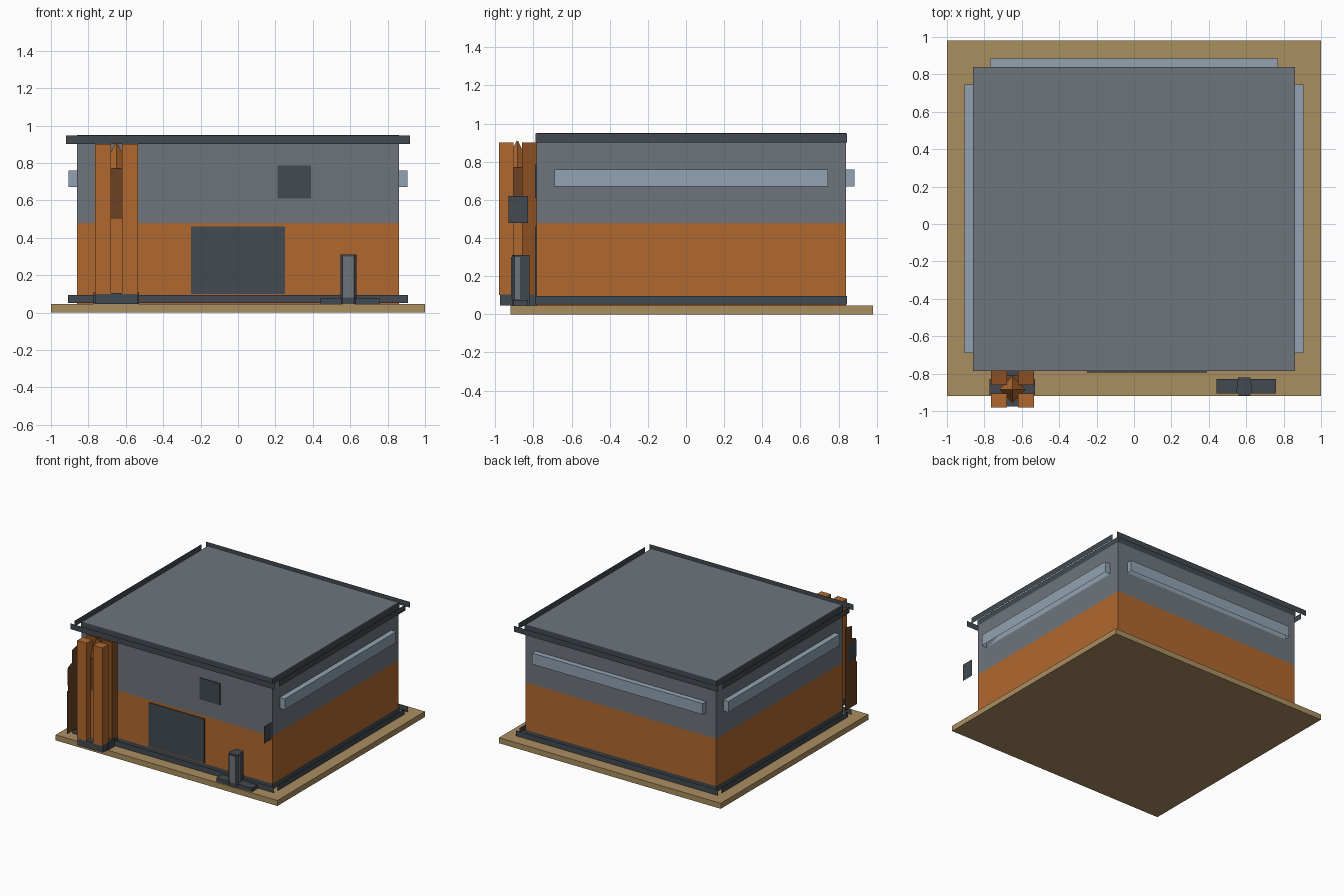
import bpy, bmesh, math
from mathutils import Vector

cube = bpy.data.objects.get("Cube")
if cube:
    bpy.data.objects.remove(cube)


def material(name, rgb):
    lin = [((c / 255 + 0.055) / 1.055) ** 2.4 for c in rgb]
    m = bpy.data.materials.new(name)
    m.use_nodes = True
    m.diffuse_color = (*lin, 1)
    m.node_tree.nodes["Principled BSDF"].inputs["Base Color"].default_value = (*lin, 1)
    return m


ORANGE = material("rust orange", (176, 104, 46))
RUST = material("deep rust", (140, 80, 34))
BROWN = material("dark brown", (108, 66, 36))
GREY = material("wall grey", (110, 117, 125))
DARK = material("slate", (66, 74, 80))
GLASS = material("pale blue", (145, 163, 178))
TAN = material("sand", (170, 142, 96))


def finish(name, bm, mats):
    mesh = bpy.data.meshes.new(name)
    bm.to_mesh(mesh)
    bm.free()
    for m in mats:
        mesh.materials.append(m)
    ob = bpy.data.objects.new(name, mesh)
    bpy.context.collection.objects.link(ob)
    return ob


def box(name, x, y, z, mat, open_bottom=False):
    bm = bmesh.new()
    bmesh.ops.create_cube(bm, size=1)
    for v in bm.verts:
        v.co = [r[0] if c < 0 else r[1] for c, r in zip(v.co, (x, y, z))]
    if open_bottom:
        low = [f for f in bm.faces if f.normal.z < -0.5]
        bmesh.ops.delete(bm, geom=low, context="FACES_ONLY")
    return finish(name, bm, [mat])


def sheet(name, points, mat):
    bm = bmesh.new()
    bm.faces.new([bm.verts.new(p) for p in points])
    return finish(name, bm, [mat])


def sheet_x(name, x, y, z, mat):
    """Upright sheet facing sideways."""
    return sheet(name, [(x, y[0], z[0]), (x, y[1], z[0]), (x, y[1], z[1]), (x, y[0], z[1])], mat)


def sheet_y(name, y, x, z, mat):
    """Upright sheet facing front or back."""
    return sheet(name, [(x[0], y, z[0]), (x[1], y, z[0]), (x[1], y, z[1]), (x[0], y, z[1])], mat)


def prism(name, outline, z, mat):
    bm = bmesh.new()
    face = bm.faces.new([bm.verts.new((x, y, z[0])) for x, y in outline])
    top = bmesh.ops.extrude_face_region(bm, geom=[face])["geom"]
    for v in top:
        if isinstance(v, bmesh.types.BMVert):
            v.co.z = z[1]
    bmesh.ops.recalc_face_normals(bm, faces=bm.faces)
    return finish(name, bm, [mat])


# Ground slab and two-tone building
W, FRONT, BACK = 0.86, -0.785, 0.84
box("ground_slab", (-1, 1), (-0.92, 0.98), (0, 0.045), TAN)
box("lower_walls", (-W, W), (FRONT, BACK), (0.045, 0.48), ORANGE)
box("upper_walls", (-W, W), (FRONT, BACK), (0.48, 0.95), GREY)

# Trim sheets around the roof and the foot, with a matching band on the wall
for label, z, gap in (("roof", (0.9, 0.947), 0.06), ("foot", (0.05, 0.095), 0.05)):
    for part, g in (("trim", gap), ("band", 0.004)):
        for side, s in (("left", 1), ("right", -1)):
            sheet_x(f"{label}_{part}_{side}", s * (W + g), (FRONT - 0.004, BACK + 0.004), z, DARK)
        for side, y in (("front", FRONT - g), ("back", BACK + g)):
            sheet_y(f"{label}_{part}_{side}", y, (-W - g, W + g), z, DARK)

# Long projecting windows on the sides and back
WZ = (0.67, 0.76)
box("window_strip_left", (W, 0.905), (-0.69, 0.745), WZ, GLASS, True)
box("window_strip_right", (-0.905, -W), (-0.69, 0.745), WZ, GLASS, True)
box("window_strip_back", (-0.77, 0.77), (BACK, 0.885), WZ, GLASS, True)

# Door and square window on the front
box("door", (-0.25, 0.25), (FRONT - 0.008, FRONT), (0.1, 0.46), DARK)
box("front_window", (0.21, 0.39), (FRONT - 0.008, FRONT), (0.61, 0.785), DARK)

# Projecting side plates near the front corners
for side, s in (("left", 1), ("right", -1)):
    sheet_x(f"corner_plate_{side}", s * 0.885, (-0.93, -0.83), (0.48, 0.62), DARK)

# Stepped fin beside the tower
fin = [(-0.79, 0.09), (-0.94, 0.09), (-0.945, 0.44), (-0.93, 0.44), (-0.93, 0.63),
       (-0.88, 0.65), (-0.88, 0.75), (-0.79, 0.77)]
sheet("stepped_fin", [(-0.882, y, z) for y, z in fin], BROWN)

# Tower: foot, four corner posts, core and pointed tip
TX, TY = -0.65, -0.885
box("tower_foot", (-0.765, -0.535), (-0.975, FRONT), (0.045, 0.105), DARK)
box("tower_foot_lip", (-0.772, -0.528), (-0.915, -0.83), (0.045, 0.11), DARK)
for side, x in (("left", (-0.62, -0.535)), ("right", (-0.765, -0.68))):
    box(f"tower_front_post_{side}", x, (-0.98, -0.905), (0.1, 0.9), ORANGE)
    box(f"tower_rear_post_{side}", x, (-0.86, FRONT), (0.1, 0.9), RUST)
box("tower_core_lower", (-0.7, -0.6), (-0.93, -0.81), (0.1, 0.5), ORANGE)
box("tower_core_upper", (-0.7, -0.6), (-0.93, -0.81), (0.5, 0.77), BROWN)
bm = bmesh.new()
bmesh.ops.create_cone(bm, cap_ends=True, segments=4, radius1=0.07, radius2=0.004, depth=0.14)
bmesh.ops.translate(bm, verts=bm.verts, vec=Vector((TX, TY, 0.84)))
finish("tower_tip", bm, [ORANGE])

# Small front pillar on a flat foot
PX = 0.59
box("pillar_foot", (0.44, 0.76), (-0.905, -0.83), (0.045, 0.075), DARK)
half = [(0.03, -0.912), (0.043, -0.9), (0.037, -0.85), (0.033, -0.82)]
outline = [(PX + x, y) for x, y in half] + [(PX - x, y) for x, y in reversed(half)]
prism("pillar", outline, (0.045, 0.31), DARK)
box("pillar_front_panel", (PX - 0.03, PX + 0.03), (-0.918, -0.911), (0.08, 0.3), GREY)
for side, s in (("left", 1), ("right", -1)):
    sheet_x(f"pillar_side_panel_{side}", PX + s * 0.044, (-0.9, -0.87), (0.08, 0.3), GREY)
